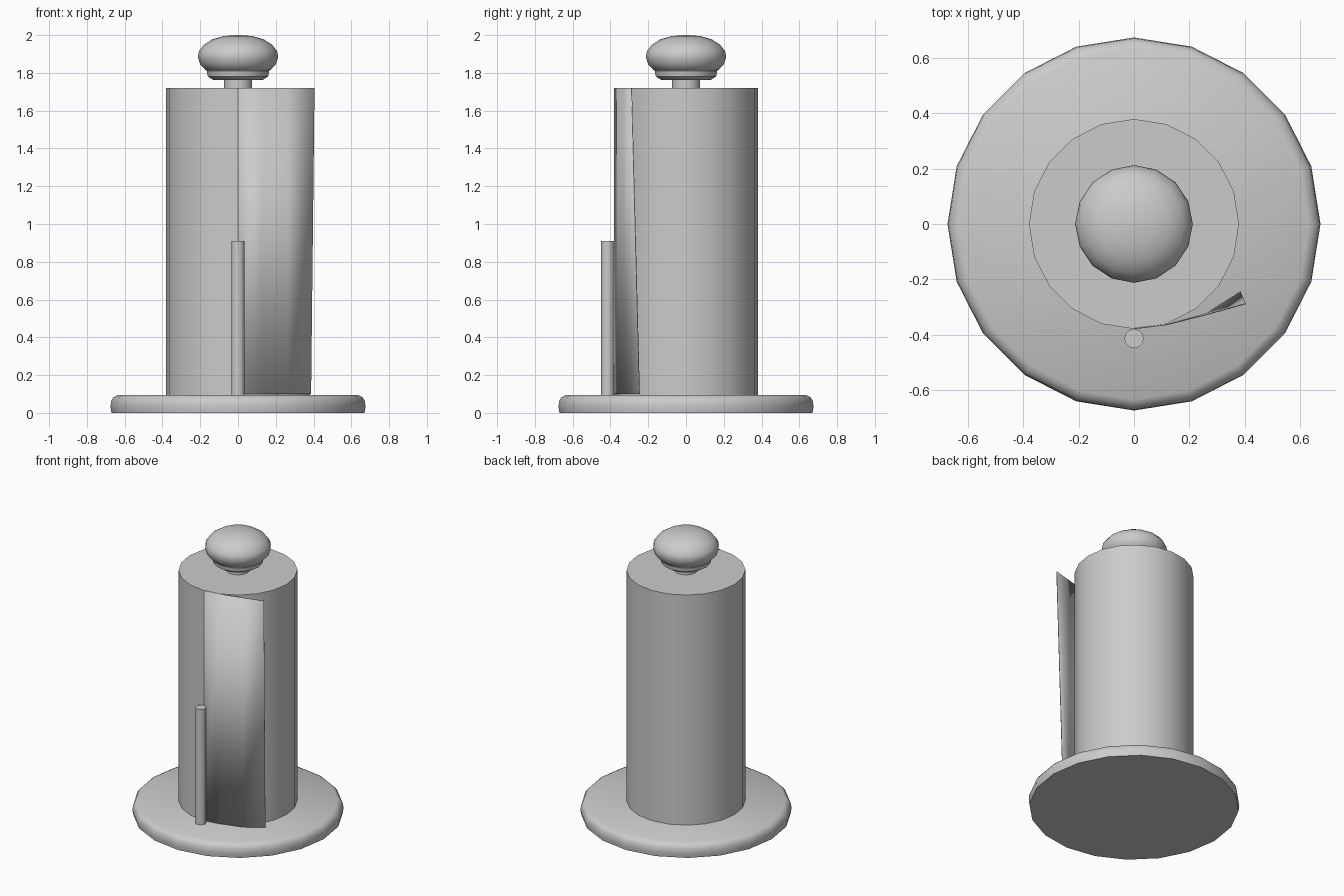
import bpy, bmesh, math

if "Cube" in bpy.data.objects:
    bpy.data.objects.remove(bpy.data.objects["Cube"])


def finish(name, bm, angle=35):
    bmesh.ops.recalc_face_normals(bm, faces=bm.faces)
    mesh = bpy.data.meshes.new(name)
    bm.to_mesh(mesh)
    bm.free()
    ob = bpy.data.objects.new(name, mesh)
    bpy.context.collection.objects.link(ob)
    bpy.ops.object.select_all(action='DESELECT')
    ob.select_set(True)
    bpy.context.view_layer.objects.active = ob
    bpy.ops.object.shade_smooth_by_angle(angle=math.radians(angle))
    return ob


def lathe(name, profile, sides, centre=(0, 0), angle=35):
    """Closed turned part from (radius, z) points, bottom to top."""
    bm = bmesh.new()
    rings = []
    for r, z in profile:
        rings.append([bm.verts.new((centre[0] + r * math.cos(2 * math.pi * i / sides),
                                    centre[1] + r * math.sin(2 * math.pi * i / sides), z))
                      for i in range(sides)])
    for a, b in zip(rings, rings[1:]):
        for i in range(sides):
            j = (i + 1) % sides
            bm.faces.new((a[i], a[j], b[j], b[i]))
    bm.faces.new(rings[0][::-1])
    bm.faces.new(rings[-1])
    return finish(name, bm, angle)


# Round base with softened upper rim
lathe("base", [(0.67, 0), (0.675, 0.03), (0.672, 0.062), (0.66, 0.082), (0.635, 0.096)], 20)

# Paper roll
lathe("paper_roll", [(0.38, 0.096), (0.38, 1.72)], 20)

# Centre post, visible as the neck under the knob
lathe("centre_post", [(0.075, 0.09), (0.075, 1.79)], 16)

# Collar and knob
lathe("knob_collar", [(0.13, 1.762), (0.16, 1.782), (0.165, 1.81), (0.155, 1.822)], 16)
lathe("knob", [(0.15, 1.808), (0.172, 1.815), (0.2, 1.845), (0.213, 1.885), (0.207, 1.915),
               (0.18, 1.95), (0.135, 1.978), (0.075, 1.995), (0.015, 2.0)], 16, angle=50)

# Upright tear rod in front of the roll
lathe("tear_rod", [(0.035, 0.09), (0.035, 0.91)], 12, (0, -0.415))

# Loose sheet peeling off the roll, curling in at the bottom
top = [(0.0, -0.381), (0.12, -0.366), (0.265, -0.329), (0.405, -0.290)]
bottom = [(0.0, -0.381), (0.12, -0.366), (0.265, -0.325), (0.387, -0.248)]
bm = bmesh.new()
lo = [bm.verts.new((x, y, 0.1)) for x, y in bottom]
hi = [bm.verts.new((x, y, 1.72)) for x, y in top]
for i in range(3):
    bm.faces.new((lo[i], lo[i + 1], hi[i + 1], hi[i]))
sheet = finish("loose_sheet", bm)
thick = sheet.modifiers.new("thickness", 'SOLIDIFY')
thick.thickness = 0.004
thick.offset = -1
